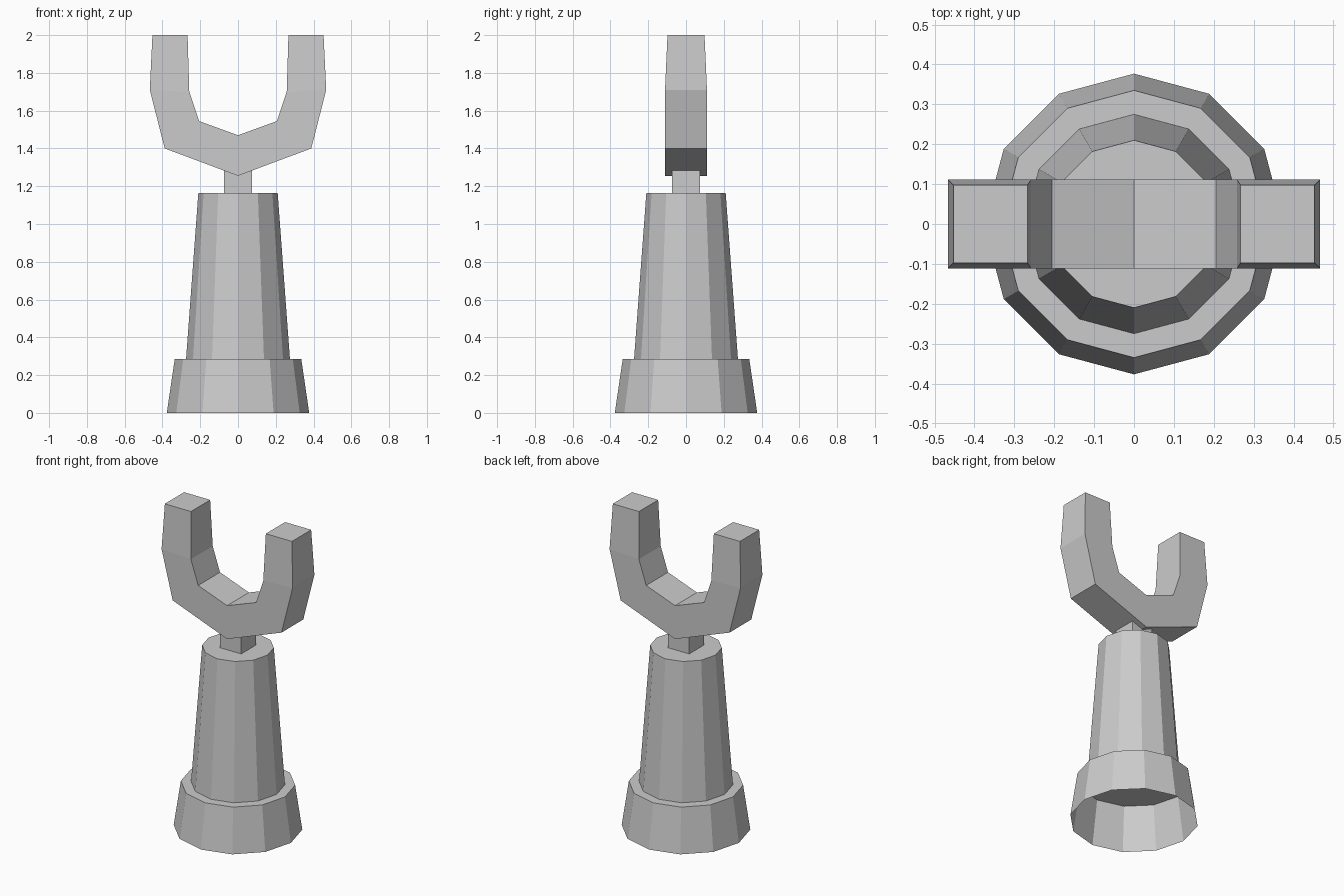
import bpy
import bmesh
from math import cos, sin, pi

cube = bpy.data.objects.get("Cube")
if cube:
    bpy.data.objects.remove(cube, do_unlink=True)

# Single flat grey
GREY = (0.6, 0.6, 0.6, 1)
grey = bpy.data.materials.new("light grey")
grey.use_nodes = True
grey.diffuse_color = GREY
grey.node_tree.nodes["Principled BSDF"].inputs["Base Color"].default_value = GREY

SIDES = 12


def finish(name, bm):
    mesh = bpy.data.meshes.new(name)
    bm.to_mesh(mesh)
    bm.free()
    mesh.materials.append(grey)
    obj = bpy.data.objects.new(name, mesh)
    bpy.context.collection.objects.link(obj)
    return obj


def ring(bm, radius, z):
    return [bm.verts.new((radius * cos(2 * pi * i / SIDES),
                          radius * sin(2 * pi * i / SIDES), z)) for i in range(SIDES)]


def bridge(bm, low, high):
    n = len(low)
    for i in range(n):
        j = (i + 1) % n
        bm.faces.new((low[i], low[j], high[j], high[i]))


BASE_TOP, COLUMN_TOP = 0.285, 1.165

# Base collar: thin skirt, open underneath, with a flat ledge round the column
bm = bmesh.new()
rings = [ring(bm, r, z) for r, z in ((0.377, 0), (0.335, BASE_TOP), (0.275, BASE_TOP))]
for low, high in zip(rings, rings[1:]):
    bridge(bm, low, high)
finish("base_collar", bm)

# Tapered column, closed at both ends
bm = bmesh.new()
low, high = ring(bm, 0.275, BASE_TOP), ring(bm, 0.21, COLUMN_TOP)
bridge(bm, low, high)
bm.faces.new(low[::-1])
bm.faces.new(high)
finish("column", bm)

# Square neck
bm = bmesh.new()
bmesh.ops.create_cube(bm, size=1)
for v in bm.verts:
    v.co.x *= 0.15
    v.co.y *= 0.15
    v.co.z = COLUMN_TOP if v.co.z < 0 else 1.284
finish("neck", bm)

# Fork: cross-sections (outer x, z, inner x, z, half depth) from the middle up one arm
SECTIONS = [
    (0, 1.255, 0, 1.47, 0.111),
    (0.388, 1.40, 0.206, 1.545, 0.111),
    (0.467, 1.71, 0.258, 1.70, 0.111),
    (0.453, 2.0, 0.267, 2.0, 0.098),
]
mirrored = [(-a, b, -c, d, e) for a, b, c, d, e in SECTIONS[:0:-1]]
bm = bmesh.new()
loops = []
for ox, oz, ix, iz, d in mirrored + SECTIONS:
    loops.append([bm.verts.new(p) for p in
                  ((ox, -d, oz), (ix, -d, iz), (ix, d, iz), (ox, d, oz))])
for a, b in zip(loops, loops[1:]):
    bridge(bm, a, b)
bm.faces.new(loops[0])
bm.faces.new(loops[-1])
bmesh.ops.recalc_face_normals(bm, faces=bm.faces[:])
finish("fork", bm)
